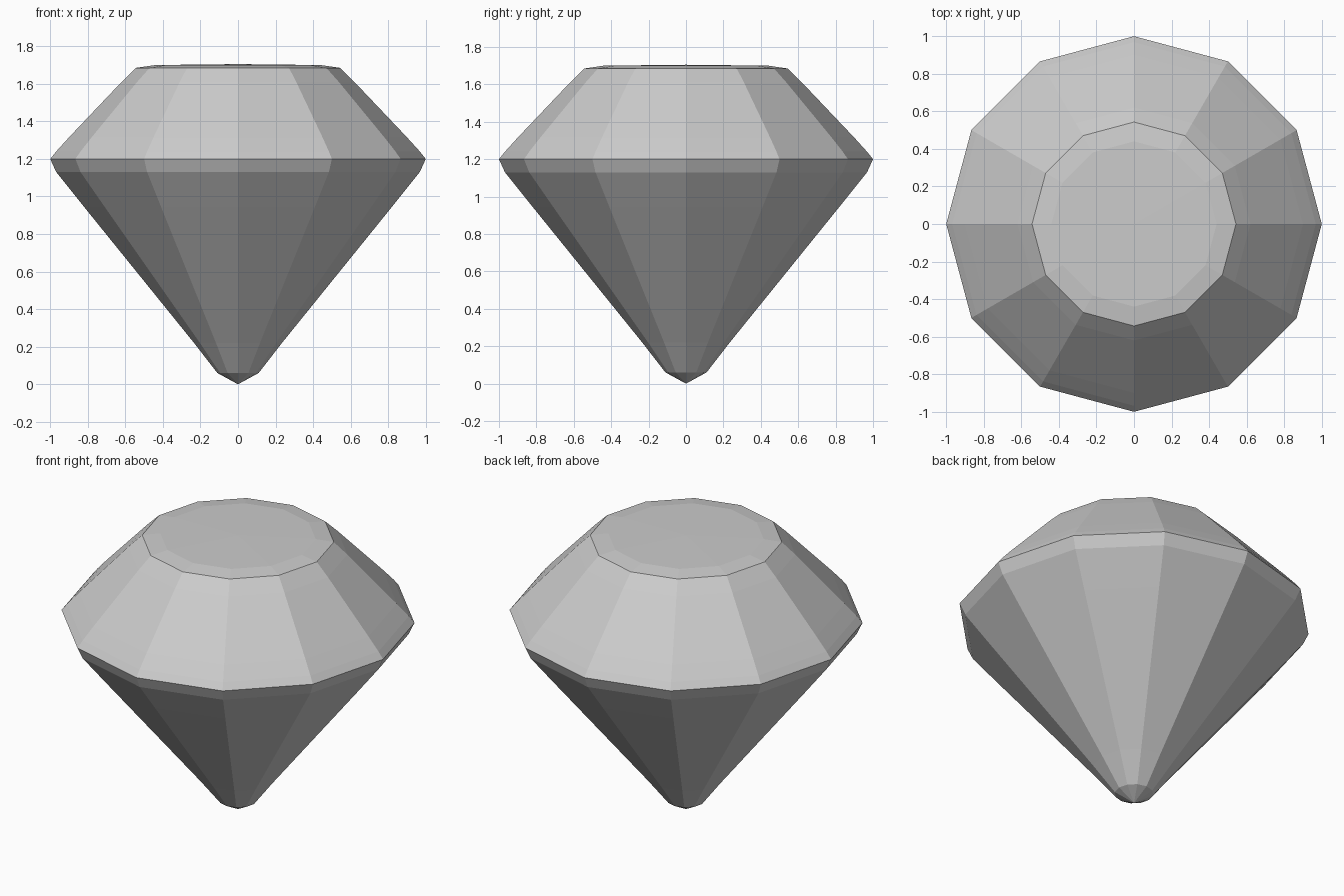
import bpy, bmesh
from math import cos, sin, tau
from mathutils import Vector

if "Cube" in bpy.data.objects:
    bpy.data.objects.remove(bpy.data.objects["Cube"])

SIDES = 12
# Gem profile from the tip to the flat table: (radius, height)
PROFILE = [(0.11, 0.06), (0.234, 0.22), (0.82, 0.945), (0.968, 1.13), (1.0, 1.2),
           (0.968, 1.24), (0.90, 1.315), (0.62, 1.61), (0.543, 1.685), (0.44, 1.70)]
TIP, TOP = 0.0, 1.705

# One seed point inside each shard; the gem is cracked halfway between seeds
SEEDS = {
    "table_left": (-0.26, 0.32, 1.43),
    "table_right": (0.50, -0.05, 1.43),
    "crown_front": (0.33, -0.55, 1.10),
    "crown_right": (0.65, -0.05, 1.25),
    "crown_back": (-0.37, 0.52, 1.16),
    "side_left": (-0.35, 0.25, 0.90),
    "side_right": (0.70, -0.05, 1.06),
    "lower_front": (0.30, -0.40, 0.75),
    "lower_back": (0.25, 0.30, 0.55),
    "lower_tip": (-0.05, 0.25, 0.20),
}


def make_gem():
    """Closed twelve-sided gem as a bmesh."""
    bm = bmesh.new()
    rings = [[bm.verts.new((r * cos(tau * i / SIDES), r * sin(tau * i / SIDES), z))
              for i in range(SIDES)] for r, z in PROFILE]
    tip = bm.verts.new((0, 0, TIP))
    top = bm.verts.new((0, 0, TOP))
    for i in range(SIDES):
        j = (i + 1) % SIDES
        bm.faces.new((tip, rings[0][j], rings[0][i]))
        bm.faces.new((top, rings[-1][i], rings[-1][j]))
        for a, b in zip(rings, rings[1:]):
            bm.faces.new((a[i], a[j], b[j], b[i]))
    return bm


def make_shard(name, seed, others):
    """Trim the gem down to the region nearest to this seed."""
    bm = make_gem()
    for other in others:
        cut = bmesh.ops.bisect_plane(
            bm, geom=bm.verts[:] + bm.edges[:] + bm.faces[:], dist=1e-5,
            plane_co=(seed + other) / 2, plane_no=other - seed, clear_outer=True)
        edges = [e for e in bm.edges if e.is_boundary]
        if edges:
            bmesh.ops.holes_fill(bm, edges=edges, sides=0)
    bmesh.ops.recalc_face_normals(bm, faces=bm.faces[:])
    mesh = bpy.data.meshes.new(name)
    bm.to_mesh(mesh)
    bm.free()
    bpy.context.collection.objects.link(bpy.data.objects.new(name, mesh))


# Gem shards
points = {name: Vector(p) for name, p in SEEDS.items()}
for name, seed in points.items():
    make_shard("shard_" + name, seed, [p for n, p in points.items() if n != name])
